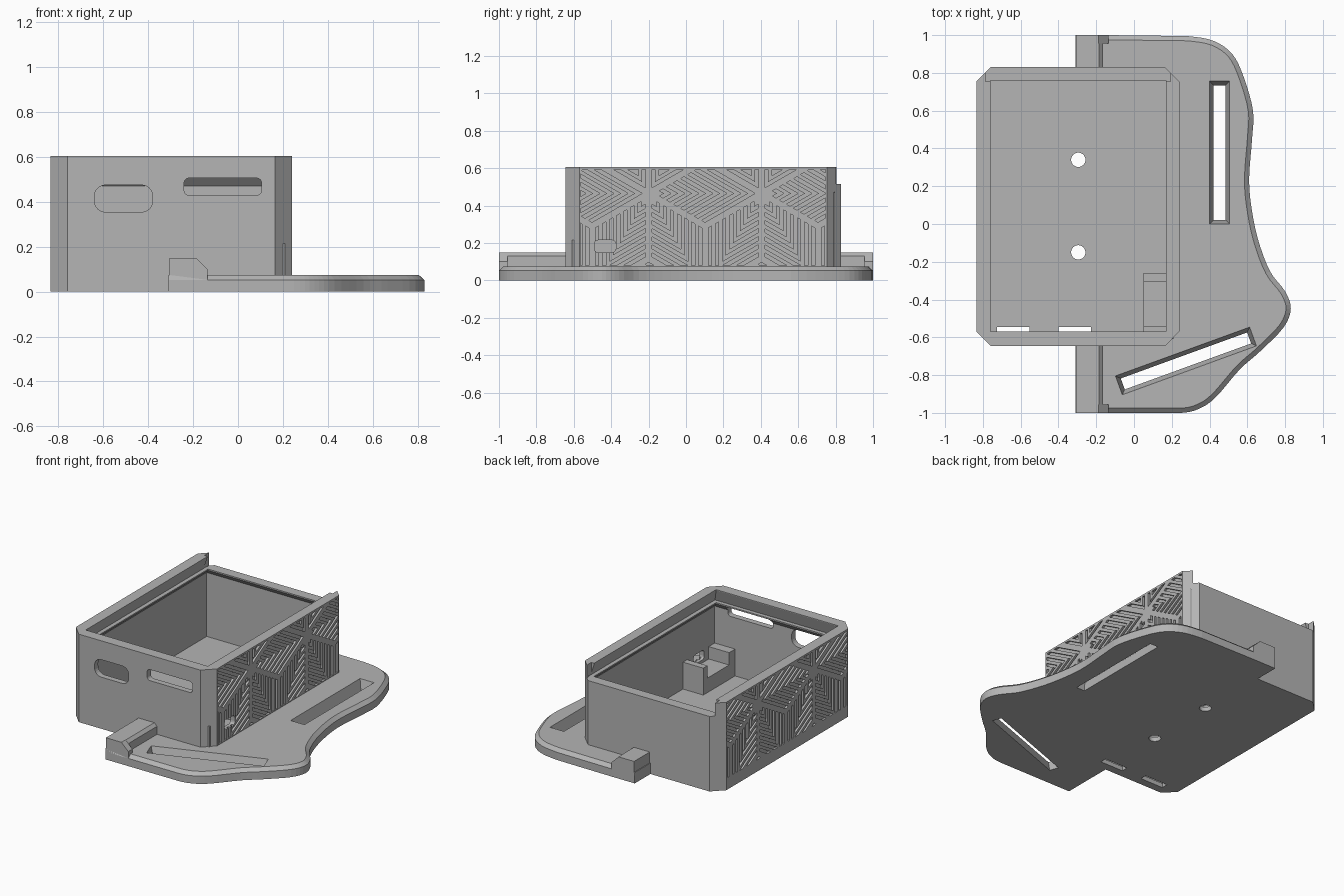
import bpy, bmesh
from math import radians, sqrt, cos, sin
from mathutils import Vector, Matrix

old = bpy.data.objects.get("Cube")
if old:
    bpy.data.objects.remove(old)

grey = bpy.data.materials.new("plain grey plastic")
grey.use_nodes = True
colour = (0.46, 0.46, 0.46, 1)
grey.diffuse_color = colour
grey.node_tree.nodes["Principled BSDF"].inputs["Base Color"].default_value = colour


def finish(name, bm):
    bmesh.ops.recalc_face_normals(bm, faces=bm.faces)
    mesh = bpy.data.meshes.new(name)
    bm.to_mesh(mesh)
    bm.free()
    mesh.materials.append(grey)
    obj = bpy.data.objects.new(name, mesh)
    bpy.context.collection.objects.link(obj)
    return obj


def loft(name, rings):
    """Solid through rings of matching points, capped at both ends."""
    bm = bmesh.new()
    loops = [[bm.verts.new(p) for p in ring] for ring in rings]
    n = len(loops[0])
    for a, b in zip(loops, loops[1:]):
        for i in range(n):
            j = (i + 1) % n
            bm.faces.new((a[i], a[j], b[j], b[i]))
    bm.faces.new(loops[0])
    bm.faces.new(loops[-1])
    return finish(name, bm)


def prism(name, pts, axis, lo, hi):
    def place(p, h):
        q = list(p)
        q.insert(axis, h)
        return q
    return loft(name, [[place(p, h) for p in pts] for h in (lo, hi)])


def rect(x0, x1, y0, y1):
    return [(x0, y0), (x1, y0), (x1, y1), (x0, y1)]


def rounded(x0, x1, y0, y1, r, steps=6):
    pts = []
    centres = rect(x0 + r, x1 - r, y0 + r, y1 - r)
    for (cx, cy), start in zip(centres, (180, 270, 0, 90)):
        for k in range(steps + 1):
            a = radians(start + 90 * k / steps)
            pts.append((cx + r * cos(a), cy + r * sin(a)))
    return pts


def block(name, x0, x1, y0, y1, z0, z1):
    return prism(name, rect(x0, x1, y0, y1), 2, z0, z1)


def cut(target, cutter):
    mod = target.modifiers.new("cut", "BOOLEAN")
    mod.operation, mod.solver, mod.object = "DIFFERENCE", "EXACT", cutter
    bpy.context.view_layer.objects.active = target
    bpy.ops.object.modifier_apply(modifier=mod.name)
    bpy.data.objects.remove(cutter)


# Chamfered box with a stepped cavity and a sliding lid groove
X0, X1, Y0, Y1 = -0.835, 0.24, -0.645, 0.83


def outline(inset):
    return rounded(X0 + inset, X1 - inset, Y0 + inset, Y1 - inset, 0.075, 1)


box = prism("box", outline(0), 2, 0, 0.605)
levels = [(0.035, 0.03), (0.035, 0.47), (0, 0.507), (0, 0.516),
          (0.028, 0.516), (0, 0.6), (0, 0.7)]
cut(box, loft("cavity", [[(x, y, z) for x, y in
                          rect(-0.76 - e, 0.17 + e, -0.57 - e, 0.76 + e)]
                         for e, z in levels]))
cut(box, block("lid_entry", -0.785, 0.192, 0.755, 0.9, 0.516, 0.7))


# Engraved chevrons on a triangular lattice
def chevrons(x, depth):
    bm = bmesh.new()
    pitch, w, gap = 0.604, 0.018, 0.02
    for row in (-1, 0, 1):
        for col in range(-3, 4):
            star = Vector((-0.2 + (col + row / 2) * pitch,
                           0.465 + row * pitch * sqrt(3) / 2))
            for angle in (0, -60, -120):
                d = Matrix.Rotation(radians(angle), 2) @ Vector((1, 0))
                t = pitch - 0.035
                while t > 0.1:
                    tips = [star + d * t, star + d * (t - 2 * w)]
                    lens = [t / sqrt(3) - gap, (t - 2 * w) / sqrt(3) - gap]
                    shared = [bm.verts.new((x, *p)) for p in tips]
                    for side in (150, -150):
                        arm = Matrix.Rotation(radians(side), 2) @ d
                        ends = [bm.verts.new((x, *(p + arm * s)))
                                for p, s in zip(tips, lens)]
                        bm.faces.new((shared[0], ends[0], ends[1], shared[1]))
                    t -= 0.075
    # Trim the pattern to the wall panel
    for co, no in (((0, -0.565, 0), (0, -1, 0)), ((0, 0.745, 0), (0, 1, 0)),
                   ((0, 0, 0.08), (0, 0, -1)), ((0, 0, 0.592), (0, 0, 1))):
        bmesh.ops.bisect_plane(bm, geom=bm.verts[:] + bm.edges[:] + bm.faces[:],
                               plane_co=co, plane_no=no, clear_outer=True)
    new = bmesh.ops.extrude_face_region(bm, geom=bm.faces[:], use_keep_orig=True)
    moved = [g for g in new["geom"] if isinstance(g, bmesh.types.BMVert)]
    bmesh.ops.translate(bm, verts=moved, vec=(depth, 0, 0))
    return finish("chevrons", bm)


cut(box, chevrons(X1 + 0.02, -0.035))
cut(box, chevrons(X0 - 0.02, 0.035))

# Openings in the front and side walls
cut(box, prism("oval", rounded(-0.64, -0.38, 0.355, 0.475, 0.05), 1, -0.8, -0.5))
cut(box, prism("window", rounded(-0.24, 0.105, 0.43, 0.506, 0.022), 1, -0.8, -0.5))
cut(box, prism("port", rounded(-0.49, -0.375, 0.15, 0.215, 0.02, 3), 0, 0.1, 0.4))

# Floor holes and front floor notches
for y in (0.34, -0.15):
    cut(box, prism("hole", rounded(-0.333, -0.257, y - 0.038, y + 0.038, 0.0379),
                   2, -0.1, 0.1))
for x in (-0.725, -0.4):
    cut(box, block("notch", x, x + 0.173, -0.59, -0.545, -0.1, 0.1))

# Socket holder inside the box
block("holder_base", 0.05, 0.21, -0.545, -0.3, 0.025, 0.13)
block("holder_front_post", 0.05, 0.21, -0.61, -0.54, 0.025, 0.215)
block("holder_back_post", 0.05, 0.21, -0.305, -0.26, 0.025, 0.215)

# Curved flange plate with a chamfered upper rim
path = [(0.12, 1), (0.28, 0.995), (0.42, 0.97), (0.52, 0.9), (0.58, 0.78),
        (0.63, 0.6), (0.625, 0.45), (0.61, 0.25), (0.62, 0.1), (0.656, -0.08),
        (0.72, -0.25), (0.8, -0.357), (0.83, -0.45), (0.79, -0.55),
        (0.667, -0.675), (0.56, -0.77), (0.43, -0.92), (0.34, -0.98),
        (0.25, -1), (0.1, -1)]
path = [Vector(p) for p in path]
rim = [Vector((-0.14, 1))]
for a, b, c, d in zip(path, path[1:], path[2:], path[3:]):
    for k in range(4):
        t = k / 4
        rim.append(0.5 * (2 * b + (c - a) * t + (2 * a - 5 * b + 4 * c - d) * t * t
                          + (3 * b - a - 3 * c + d) * t ** 3))
rim += [path[-2], Vector((-0.14, -1))]
inner = []
for i, p in enumerate(rim):
    along = (rim[min(i + 1, len(rim) - 1)] - rim[max(i - 1, 0)]).normalized()
    inner.append(p + Vector((along.y, -along.x)) * 0.025)
back = [Vector((-0.31, -1)), Vector((-0.31, 1))]
flange = loft("flange_plate", [[(*p, z) for p in ring + back] for ring, z in
                               ((rim, 0), (rim, 0.053), (inner, 0.075))])
cut(flange, prism("box_footprint", outline(0.012), 2, -0.1, 0.2))

# Tapered strap slots
for cx, cy, angle in ((0.453, 0.378, 90), (0.275, -0.725, 20)):
    turn = Matrix.Rotation(radians(angle), 2)
    rings = []
    for grow, z in ((-0.006, -0.02), (0, 0), (0.022, 0.075), (0.028, 0.095)):
        hx, hy = 0.356 + grow, 0.031 + grow
        rings.append([(*(turn @ Vector(p) + Vector((cx, cy))), z)
                      for p in rect(-hx, hx, -hy, hy)])
    cut(flange, loft("strap_slot", rings))

# Hooked blocks at the front and back ends of the flange
body = [(-0.305, 0), (-0.305, 0.15), (-0.185, 0.15), (-0.165, 0.13), (-0.165, 0)]
cap = [(-0.305, 0), (-0.305, 0.15), (-0.187, 0.15), (-0.135, 0.1), (-0.135, 0)]
for label, s, wall in (("front", -1, -0.64), ("back", 1, 0.825)):
    prism(label + "_hook", body, 1, wall, s * 0.955)
    prism(label + "_hook_cap", cap, 1, s * 0.955, s)
